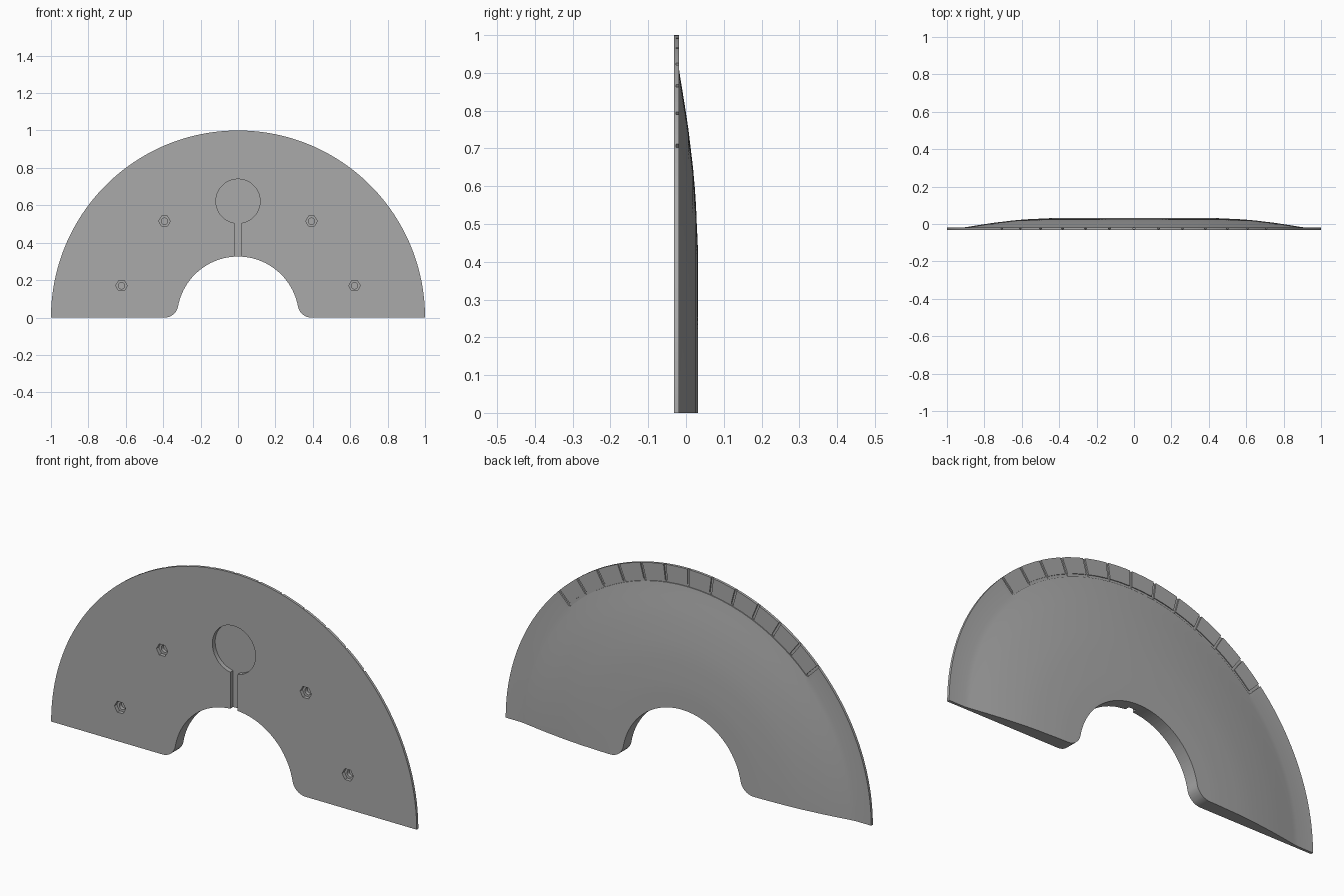
import bpy, bmesh, math
from math import sin, cos, radians

if "Cube" in bpy.data.objects:
    bpy.data.objects.remove(bpy.data.objects["Cube"])

grey = bpy.data.materials.new("plain grey")
grey.diffuse_color = (0.4, 0.4, 0.4, 1)
grey.use_nodes = True
grey.node_tree.nodes["Principled BSDF"].inputs["Base Color"].default_value = grey.diffuse_color

FRONT, FLANGE, BACK = -0.032, -0.019, 0.032


def make_object(name, bm):
    bmesh.ops.recalc_face_normals(bm, faces=bm.faces)
    mesh = bpy.data.meshes.new(name)
    bm.to_mesh(mesh)
    bm.free()
    mesh.materials.append(grey)
    obj = bpy.data.objects.new(name, mesh)
    bpy.context.collection.objects.link(obj)
    return obj


def add_prism(bm, outline, y0, y1):
    """Extrude an (x, z) outline from y0 to y1."""
    a = [bm.verts.new((x, y0, z)) for x, z in outline]
    b = [bm.verts.new((x, y1, z)) for x, z in outline]
    bm.faces.new(a)
    bm.faces.new(b[::-1])
    n = len(a)
    for i in range(n):
        j = (i + 1) % n
        bm.faces.new((a[i], b[i], b[j], a[j]))


def arc(cx, cz, r, a0, a1, n):
    return [(cx + r * cos(radians(a0 + (a1 - a0) * i / n)),
             cz + r * sin(radians(a0 + (a1 - a0) * i / n))) for i in range(n + 1)]


def cut(body, name, outlines, y0, y1):
    """Subtract a set of prisms from the body."""
    bm = bmesh.new()
    for o in outlines:
        add_prism(bm, o, y0, y1)
    cutter = make_object(name, bm)
    cutter.hide_render = True
    mod = body.modifiers.new(name, 'BOOLEAN')
    mod.operation, mod.solver, mod.object = 'DIFFERENCE', 'EXACT', cutter
    bpy.context.view_layer.objects.active = body
    bpy.ops.object.modifier_apply(modifier=name)
    bpy.data.objects.remove(cutter)


# Half-disc body: domed back with a thin rim, swept through 180 degrees
profile = [(0.2, FRONT), (0.2, BACK), (0.40, BACK), (0.45, 0.031), (0.5, 0.0285),
           (0.55, 0.0265), (0.6, 0.023), (0.65, 0.0185), (0.7, 0.0125), (0.75, 0.0065),
           (0.8, -0.001), (0.85, -0.009), (0.89, -0.0155), (0.915, FLANGE),
           (1.0, FLANGE), (1.0, FRONT)]
STEPS = 96
bm = bmesh.new()
rings = []
for i in range(STEPS + 1):
    t = math.pi * i / STEPS
    rings.append([bm.verts.new((r * cos(t), y, r * sin(t))) for r, y in profile])
n = len(profile)
for a, b in zip(rings, rings[1:]):
    for k in range(n):
        m = (k + 1) % n
        bm.faces.new((a[k], a[m], b[m], b[k]))
bm.faces.new(rings[0])
bm.faces.new(rings[-1][::-1])
body = make_object("half_disc_plate", bm)

# Central arch with rounded feet
R, F, CX = 0.326, 0.0716, 0.391
lean = math.degrees(math.atan2(F, CX))
right = arc(CX, F, F, 270, 180 + lean, 8)
half_arch = arc(0, 0, R, lean, 90, 24)[1:]
side = [(CX, -0.1)] + right + half_arch
arch = side + [(-x, z) for x, z in side[-2::-1]]
cut(body, "arch_cutter", [arch], -0.2, 0.2)

# Keyhole recess in the front
W, CR, CZ = 0.02, 0.118, 0.622
gap = math.degrees(math.asin(W / CR))
keyhole = arc(0, CZ, CR, -90 + gap, 270 - gap, 48) + [(-W, 0.25), (W, 0.25)]
cut(body, "keyhole_cutter", [keyhole], -0.1, FRONT + 0.022)

# Hexagonal nut pockets with round pilot holes
spots = [(s * x, z) for s in (-1, 1) for x, z in ((0.393, 0.515), (0.623, 0.17))]
cut(body, "nut_cutter", [arc(x, z, 0.031, 0, 300, 5) for x, z in spots], -0.1, FRONT + 0.018)
cut(body, "pilot_cutter", [arc(x, z, 0.017, 0, 345, 23) for x, z in spots], -0.1, FRONT + 0.036)

# Radial grooves dividing the rim into tiles
grooves = []
for i in range(13):
    t = radians(45 + 7.5 * i)
    u, v = (cos(t), sin(t)), (-sin(t), cos(t))
    grooves.append([(u[0] * r + v[0] * w, u[1] * r + v[1] * w)
                    for r, w in ((0.917, -0.006), (1.05, -0.006), (1.05, 0.006), (0.917, 0.006))])
cut(body, "groove_cutter", grooves, FLANGE - 0.007, 0.1)

# Fine step along the inner edge of the rim tiles
band = arc(0, 0, 0.925, 45, 135, 24) + arc(0, 0, 0.913, 135, 45, 24)
cut(body, "tile_edge_cutter", [band], FLANGE - 0.004, 0.1)

# Smooth dome, crisp edges
bpy.ops.object.select_all(action='DESELECT')
body.select_set(True)
bpy.context.view_layer.objects.active = body
bpy.ops.object.shade_smooth_by_angle(angle=radians(25))
